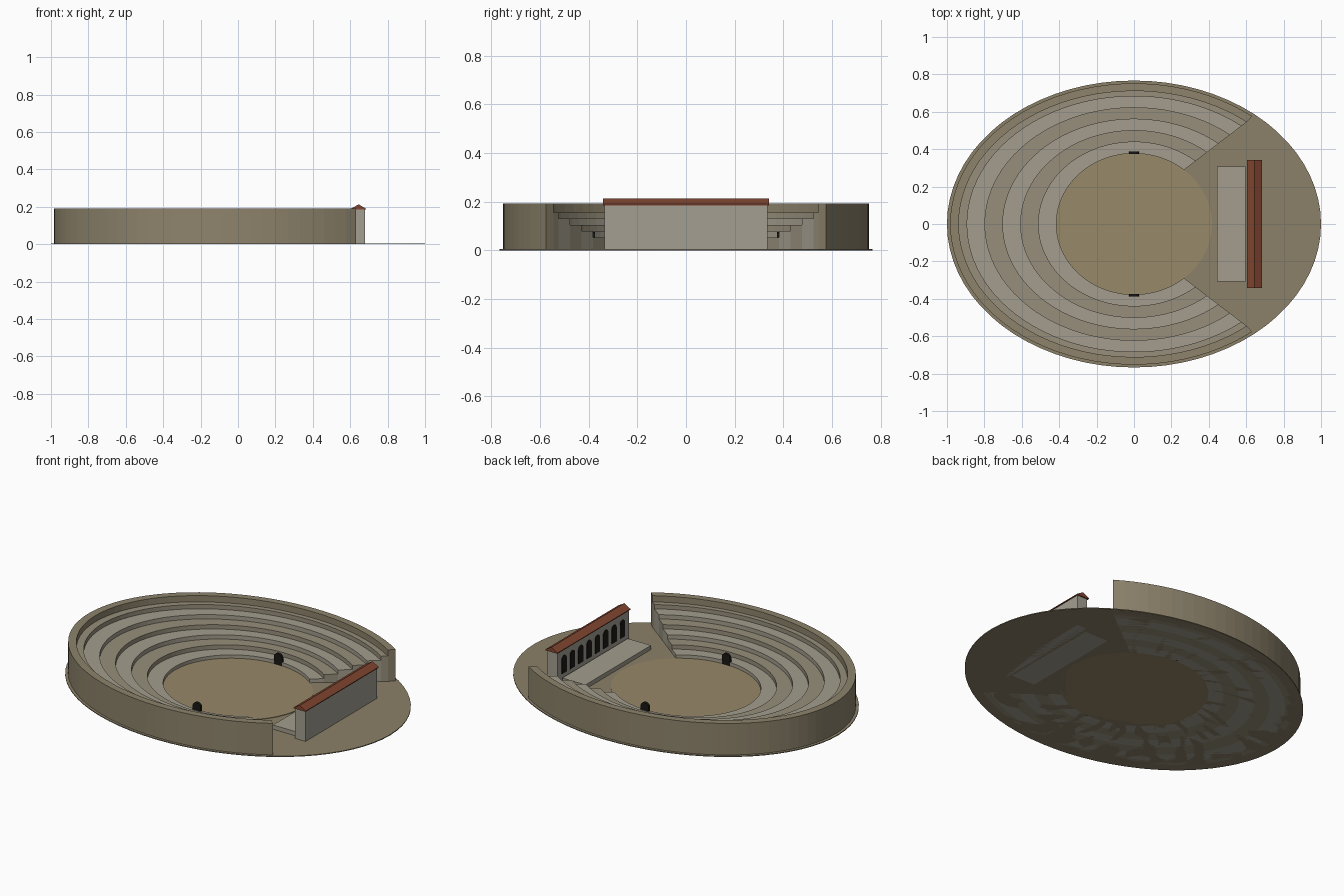
import bpy, bmesh
from math import sin, cos, pi, radians

if "Cube" in bpy.data.objects:
    bpy.data.objects.remove(bpy.data.objects["Cube"])


def material(name, rgb):
    m = bpy.data.materials.new(name)
    m.diffuse_color = (*rgb, 1)
    m.use_nodes = True
    m.node_tree.nodes["Principled BSDF"].inputs["Base Color"].default_value = m.diffuse_color
    return m


EARTH = material("earth", (0.26, 0.22, 0.14))
SAND = material("sand", (0.31, 0.25, 0.14))
PALE = material("pale_stone", (0.37, 0.34, 0.27))
TAN = material("tan_stone", (0.31, 0.275, 0.2))
WALL = material("wall_stone", (0.27, 0.23, 0.15))
PLASTER = material("plaster", (0.37, 0.345, 0.29))
TILE = material("roof_tile", (0.22, 0.06, 0.03))
DARK = material("opening", (0.01, 0.009, 0.007))


def finish(name, bm, mat):
    bmesh.ops.recalc_face_normals(bm, faces=bm.faces)
    me = bpy.data.meshes.new(name)
    bm.to_mesh(me)
    bm.free()
    me.materials.append(mat)
    ob = bpy.data.objects.new(name, me)
    bpy.context.collection.objects.link(ob)
    return ob


def prism(name, outline, vec, mat):
    """Extrude a flat outline of 3D points along vec."""
    bm = bmesh.new()
    face = bm.faces.new([bm.verts.new(p) for p in outline])
    new = bmesh.ops.extrude_face_region(bm, geom=[face])["geom"]
    bmesh.ops.translate(bm, vec=vec, verts=[v for v in new if isinstance(v, bmesh.types.BMVert)])
    return finish(name, bm, mat)


def disc(name, a, b, h, mat, n=72):
    pts = [(a * cos(2 * pi * i / n), b * sin(2 * pi * i / n), 0) for i in range(n)]
    return prism(name, pts, (0, 0, h), mat)


def box(name, x0, x1, hy, h, mat):
    return prism(name, [(x0, -hy, 0), (x1, -hy, 0), (x1, hy, 0), (x0, hy, 0)], (0, 0, h), mat)


def arc_ring(name, inner, outer, h, mat, n=64):
    """Elliptical ring, open on the +x side, with capped ends."""
    bm = bmesh.new()
    rows = []
    for i in range(n + 1):
        t = radians(50 + 260 * i / n)
        rows.append([bm.verts.new((r[0] * cos(t), r[1] * sin(t), z))
                     for r, z in ((inner, 0), (outer, 0), (outer, h), (inner, h))])
    for p, q in zip(rows, rows[1:]):
        for k in range(4):
            bm.faces.new((p[k], p[(k + 1) % 4], q[(k + 1) % 4], q[k]))
    bm.faces.new(rows[0])
    bm.faces.new(rows[-1])
    return finish(name, bm, mat)


def arch_profile(half, z0, z1, n=10):
    """Round-topped opening as (across, z) pairs."""
    arc = [(half * cos(pi * i / n), z1 - half + half * sin(pi * i / n)) for i in range(n + 1)]
    return [(-half, z0), (half, z0)] + arc


# ground and arena floor
disc("ground", 1.0, 0.767, 0.005, EARTH)
disc("arena_floor", 0.417, 0.378, 0.008, SAND)

# seating tiers
radii = [(0.415 + 0.0955 * i, 0.377 + 0.0612 * i) for i in range(6)] + [(0.937, 0.711)]
for i in range(6):
    arc_ring(f"seat_tier_{i + 1}", radii[i], radii[i + 1], 0.028 + 0.0254 * i, TAN if i % 2 else PALE)

# outer wall
arc_ring("outer_wall", radii[6], (0.983, 0.752), 0.192, WALL)

# arena gates
for side, y in (("front", -0.388), ("back", 0.374)):
    prism(f"gate_{side}", [(u, y, z) for u, z in arch_profile(0.027, 0, 0.075)], (0, 0.014, 0), DARK)

# stage and scene building
box("stage", 0.445, 0.597, 0.307, 0.03, PALE)
box("scene_building", 0.61, 0.678, 0.335, 0.187, PLASTER)
prism("roof", [(0.604, -0.342, 0.185), (0.684, -0.342, 0.185), (0.684, -0.342, 0.19),
               (0.645, -0.342, 0.213), (0.604, -0.342, 0.19)], (0, 0.684, 0), TILE)

# arched openings of the scene building
for i in range(8):
    y = -0.273 + 0.078 * i
    prism(f"arch_{i + 1}", [(0.607, y + u, z) for u, z in arch_profile(0.023, 0.045, 0.15)],
          (0.01, 0, 0), DARK)
